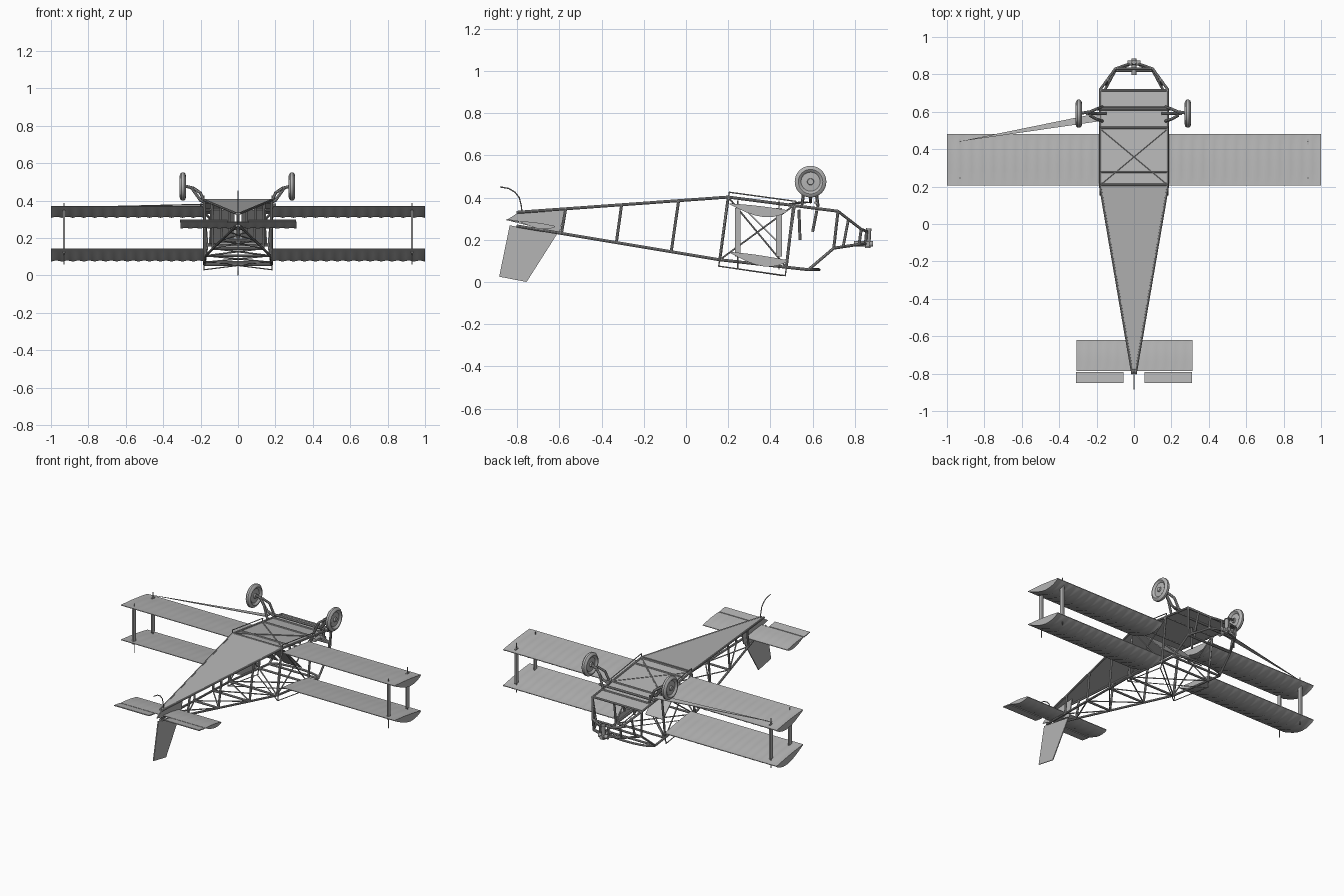
import bpy, bmesh, math
from mathutils import Vector, Matrix

if "Cube" in bpy.data.objects:
    bpy.data.objects.remove(bpy.data.objects["Cube"])


def material(name, v):
    m = bpy.data.materials.new(name)
    m.diffuse_color = (v, v, v, 1)
    m.use_nodes = True
    m.node_tree.nodes["Principled BSDF"].inputs["Base Color"].default_value = m.diffuse_color
    return m


FABRIC = material("grey_fabric", 0.46)
FRAME = material("grey_tubing", 0.36)


def finish(name, bm, mat, smooth=True):
    bmesh.ops.recalc_face_normals(bm, faces=bm.faces)
    me = bpy.data.meshes.new(name)
    bm.to_mesh(me)
    bm.free()
    me.materials.append(mat)
    ob = bpy.data.objects.new(name, me)
    bpy.context.collection.objects.link(ob)
    if smooth:
        bpy.ops.object.select_all(action='DESELECT')
        ob.select_set(True)
        bpy.context.view_layer.objects.active = ob
        bpy.ops.object.shade_smooth_by_angle(angle=math.radians(35))
    return ob


def tubes(name, paths, r=0.007, mat=FRAME, sides=8):
    """One object made of straight tubes along each path."""
    bm = bmesh.new()
    for path in paths:
        for a, b in zip(path, path[1:]):
            a, b = Vector(a), Vector(b)
            d = b - a
            mtx = Matrix.Translation((a + b) / 2) @ d.to_track_quat('Z', 'Y').to_matrix().to_4x4()
            bmesh.ops.create_cone(bm, cap_ends=True, segments=sides, radius1=r, radius2=r,
                                  depth=d.length + r * 0.6, matrix=mtx)
    return finish(name, bm, mat)


def plate(name, pts, offset, mat=FABRIC):
    """Thin flat panel from corner points, thickened along offset."""
    bm = bmesh.new()
    f = bm.faces.new([bm.verts.new(p) for p in pts])
    ext = bmesh.ops.extrude_face_region(bm, geom=[f])
    vs = [g for g in ext['geom'] if isinstance(g, bmesh.types.BMVert)]
    bmesh.ops.translate(bm, verts=vs, vec=offset)
    return finish(name, bm, mat, False)


def both(path):
    """A path and its mirror image across x = 0."""
    return [path, [(-x, y, z) for x, y, z in path]]


def interp(table, y):
    for (y0, z0), (y1, z1) in zip(table, table[1:]):
        if y <= y1:
            return z0 + (z1 - z0) * (y - y0) / (y1 - y0)
    return table[-1][1]


def half(y):
    return interp([(-0.8, 0.008), (0.2, 0.18), (0.9, 0.18)], y)


def up(y):
    return interp([(-0.8, 0.33), (0.2, 0.402), (0.72, 0.335)], y)


def low(y):
    return interp([(-0.8, 0.265), (0.16, 0.105), (0.58, 0.058)], y)


def U(y, s=1):
    return (s * half(y), y, up(y))


def L(y, s=1):
    return (s * half(y), y, low(y))


# Ribbed wing surface: flat above, bulging below, sagging between ribs
def wing(name, x0, x1, ya, za, yb, zb, depth, bays, sag):
    chord = [0, 0.06, 0.15, 0.3, 0.45, 0.6, 0.75, 0.87, 0.95, 1]
    bm = bmesh.new()
    rings = []
    n = bays * 4
    for i in range(n + 1):
        x = x0 + (x1 - x0) * i / n
        s = sag * abs(math.sin(math.pi * i / 4))
        top, bot = [], []
        for t in chord:
            y, z = ya + (yb - ya) * t, za + (zb - za) * t
            bulge = depth * math.sin(math.pi * t ** 1.25) ** 0.8 if 0 < t < 1 else 0
            k = min(1, bulge / depth * 2)
            top.append((x, y, z + 0.004 * math.sin(math.pi * t) - s * k * 0.6))
            bot.append((x, y, z - 0.004 - bulge + s * k))
        rings.append([bm.verts.new(p) for p in top + bot[::-1]])
    m = len(rings[0])
    for a, b in zip(rings, rings[1:]):
        for j in range(m):
            bm.faces.new((a[j], a[(j + 1) % m], b[(j + 1) % m], b[j]))
    bm.faces.new(rings[0])
    bm.faces.new(rings[-1])
    return finish(name, bm, FABRIC)


for side, s in (("right", 1), ("left", -1)):
    wing(side + "_upper_wing", 0.18 * s, s, 0.205, 0.372, 0.482, 0.340, 0.042, 14, 0.006)
    wing(side + "_lower_wing", 0.18 * s, s, 0.205, 0.143, 0.482, 0.103, 0.042, 14, 0.006)
    # Elevators
    plate(side + "_elevator", [(0.055 * s, -0.79, 0.283), (0.31 * s, -0.79, 0.283),
                               (0.31 * s, -0.85, 0.292), (0.055 * s, -0.85, 0.292)], (0, 0, 0.006))
    # Flat interplane struts between the wing tips
    for tag, y in (("rear", 0.245), ("front", 0.44)):
        plate(f"{side}_{tag}_strut", [(0.926 * s, y - 0.014, 0.12), (0.926 * s, y + 0.014, 0.12),
                                      (0.926 * s, y + 0.014, 0.35), (0.926 * s, y - 0.014, 0.35)],
              (0.009 * s, 0, 0))
        tubes(f"{side}_{tag}_strut_pin", [[(0.93 * s, y, 0.06), (0.93 * s, y, 0.385)]], 0.003)
    # Seats
    plate(side + "_seat", [(0.02 * s, 0.27, 0.35), (0.15 * s, 0.27, 0.35),
                           (0.15 * s, 0.45, 0.17), (0.02 * s, 0.45, 0.17)], (0, 0.004, 0.004))
wing("tailplane", -0.307, 0.312, -0.785, 0.288, -0.62, 0.265, 0.02, 12, 0.003)

# Fin and rudder
plate("fin", [(-0.003, -0.80, 0.325), (-0.003, -0.575, 0.342), (-0.003, -0.6, 0.23),
              (-0.003, -0.85, 0.293)], (0.006, 0, 0))
plate("rudder", [(-0.003, -0.835, 0.268), (-0.003, -0.61, 0.228), (-0.003, -0.755, 0.0),
                 (-0.003, -0.885, 0.025)], (0.006, 0, 0))

# Fabric skin over the body and cabin floor
plate("body_skin", [U(-0.8), U(0.2), U(0.2, -1), U(-0.8, -1)], (0, 0, 0.004))
plate("cabin_floor", [U(0.2), U(0.72), U(0.72, -1), U(0.2, -1)], (0, 0, -0.004))

# Body frame: longerons, uprights and crossbars
frame = []
for s in (1, -1):
    frame += [[U(-0.8, s), U(0.2, s), U(0.72, s)], [L(-0.8, s), L(0.16, s), L(0.58, s)]]
    for yl, yu in ((-0.59, -0.57), (-0.33, -0.305), (-0.07, -0.035), (0.16, 0.2), (0.475, 0.51)):
        frame.append([L(yl, s), U(yu, s)])
for y in (-0.33, -0.07, 0.16, 0.475, 0.58):
    frame.append([L(y), L(y, -1)])
for y in (0.21, 0.28, 0.515, 0.62, 0.715):
    frame.append([U(y), U(y, -1)])
tubes("body_frame", frame)

# Diagonal bracing
brace = []
for s in (1, -1):
    for a, b in ((-0.59, -0.33), (-0.33, -0.07), (-0.07, 0.16), (0.16, 0.475)):
        brace.append([L(a, s), L(b, -s)])
    brace += [[U(0.21, s), U(0.51, -s)], [L(0.16, s), U(0.51, s)], [U(0.2, s), L(0.475, s)]]
tubes("diagonal_bracing", brace, 0.004, sides=6)

# Rigging rails around the cabin
tubes("rigging_rails", both([(0.183, 0.205, 0.425), (0.183, 0.52, 0.382), (0.183, 0.47, 0.03),
                             (0.183, 0.155, 0.075), (0.183, 0.205, 0.425)])
      + [[(-0.18, 0.46, 0.03), (0.18, 0.155, 0.075)], [(0.18, 0.46, 0.03), (-0.18, 0.155, 0.075)]],
      0.003, sides=6)

# Nose frame, with curved front bow
nose = []
for path in ([(0.18, 0.58, 0.058), (0.165, 0.70, 0.16), (0.1, 0.82, 0.178), (0.03, 0.85, 0.182)],
             [(0.18, 0.72, 0.335), (0.1, 0.83, 0.25), (0.03, 0.855, 0.24)],
             [(0.165, 0.70, 0.16), (0.18, 0.72, 0.335)],
             [(0.1, 0.82, 0.178), (0.1, 0.83, 0.25)],
             [(0.15, 0.745, 0.17), (0.14, 0.77, 0.30)],
             [(0.03, 0.85, 0.182), (0.03, 0.855, 0.24)]):
    nose += both(path)
nose += [[(-0.1, 0.83, 0.25), (0.1, 0.83, 0.25)], [(-0.1, 0.82, 0.178), (0.1, 0.82, 0.178)],
         [(-0.165, 0.70, 0.16), (0.165, 0.70, 0.16)]]
nose.append([(0.18 * math.cos(a), 0.58 + 0.05 * math.sin(a), 0.058)
             for a in [math.pi * i / 10 for i in range(11)]])
tubes("nose_frame", nose)

# Nose hub
tubes("nose_hub", [[(0, 0.80, 0.18), (0, 0.882, 0.18)], [(-0.03, 0.86, 0.18), (0.03, 0.86, 0.18)],
                   [(0, 0.86, 0.165), (0, 0.865, 0.25)]], 0.013, sides=12)

# Control stick and pedals
tubes("controls", [[(0, 0.54, 0.2), (0, 0.535, 0.34)], [(-0.08, 0.62, 0.34), (0.08, 0.62, 0.34)],
                   [(0.03, 0.62, 0.34), (0.03, 0.6, 0.24)]], 0.007)

# Undercarriage legs and axles
gear = []
for path in ([(0.17, 0.625, 0.36), (0.2, 0.615, 0.44), (0.235, 0.6, 0.465), (0.285, 0.592, 0.478)],
             [(0.17, 0.55, 0.37), (0.2, 0.56, 0.44), (0.235, 0.58, 0.465)],
             [(0.15, 0.59, 0.38), (0.2, 0.59, 0.40), (0.25, 0.59, 0.47)]):
    gear += both(path)
gear.append([(-0.2, 0.615, 0.375), (0.2, 0.615, 0.375)])
tubes("undercarriage", gear, 0.008)

# Wheels: tyre, dished disc and hub turned around the axle
PROFILE = [(0.0, 0.016), (0.014, 0.016), (0.016, 0.008), (0.045, 0.006), (0.05, 0.012),
           (0.058, 0.017), (0.068, 0.014), (0.075, 0.006)]
for side, cx in (("right", 0.288), ("left", -0.295)):
    bm = bmesh.new()
    prof = PROFILE + [(r, -w) for r, w in PROFILE[::-1]]
    vs = [bm.verts.new((w, 0, r)) for r, w in prof]
    es = [bm.edges.new(p) for p in zip(vs, vs[1:])]
    bmesh.ops.spin(bm, geom=vs + es, cent=(0, 0, 0), axis=(1, 0, 0), angle=2 * math.pi,
                   steps=32, use_merge=True)
    bmesh.ops.remove_doubles(bm, verts=bm.verts, dist=1e-5)
    bmesh.ops.translate(bm, verts=bm.verts, vec=(cx, 0.59, 0.475))
    finish(side + "_wheel", bm, FABRIC)

# Tail skid and loose bracing strip
tubes("tail_skid", [[(0, -0.775, 0.30), (0, -0.78, 0.36), (0, -0.79, 0.40), (0, -0.81, 0.425),
                     (0, -0.84, 0.443), (0, -0.88, 0.45)]], 0.003, sides=6)
plate("bracing_strip", [(-0.18, 0.595, 0.375), (-0.18, 0.55, 0.38), (-0.94, 0.44, 0.362)], (0, 0, 0.003))
